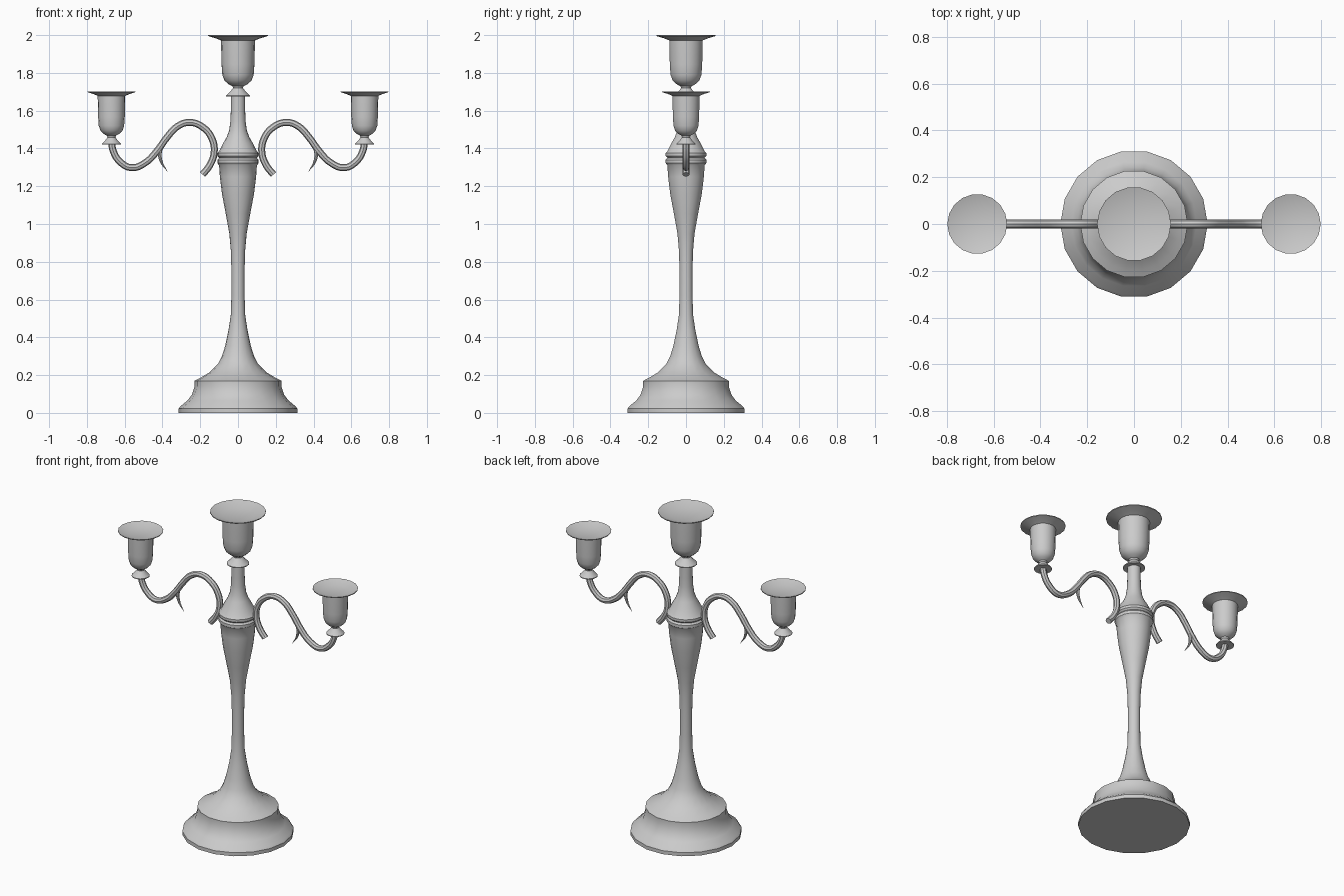
import bpy, bmesh, math

if "Cube" in bpy.data.objects:
    bpy.data.objects.remove(bpy.data.objects["Cube"])

SIDES = 18


def lathe(name, profile, loc=(0, 0, 0)):
    """Spin an (r, z) profile round the z axis; r = 0 ends are closed."""
    bm = bmesh.new()
    rings = []
    for r, z in profile:
        if r == 0:
            rings.append([bm.verts.new((0, 0, z))] * SIDES)
        else:
            rings.append([bm.verts.new((r * math.cos(2 * math.pi * i / SIDES),
                                        r * math.sin(2 * math.pi * i / SIDES), z))
                          for i in range(SIDES)])
    for a, b in zip(rings, rings[1:]):
        for i in range(SIDES):
            j = (i + 1) % SIDES
            bm.faces.new(list(dict.fromkeys((a[i], a[j], b[j], b[i]))))
    bmesh.ops.recalc_face_normals(bm, faces=bm.faces)
    mesh = bpy.data.meshes.new(name)
    bm.to_mesh(mesh)
    bm.free()
    ob = bpy.data.objects.new(name, mesh)
    ob.location = loc
    bpy.context.collection.objects.link(ob)
    smooth(ob)
    return ob


def smooth(ob):
    bpy.ops.object.select_all(action='DESELECT')
    ob.select_set(True)
    bpy.context.view_layer.objects.active = ob
    bpy.ops.object.shade_smooth_by_angle(angle=math.radians(35))


def tube(name, points, radius, taper=None):
    """Round rod along (x, z) points, with optional radius factors."""
    cu = bpy.data.curves.new(name, 'CURVE')
    cu.dimensions = '3D'
    cu.bevel_depth = radius
    cu.bevel_resolution = 2
    cu.resolution_u = 4
    cu.use_fill_caps = True
    sp = cu.splines.new('BEZIER')
    sp.bezier_points.add(len(points) - 1)
    for i, (p, (x, z)) in enumerate(zip(sp.bezier_points, points)):
        p.co = (x, 0, z)
        p.handle_left_type = p.handle_right_type = 'AUTO'
        p.radius = taper[i] if taper else 1
    ob = bpy.data.objects.new(name, cu)
    bpy.context.collection.objects.link(ob)
    bpy.ops.object.select_all(action='DESELECT')
    ob.select_set(True)
    bpy.context.view_layer.objects.active = ob
    bpy.ops.object.convert(target='MESH')
    smooth(bpy.context.object)


# Foot and stem
lathe("foot_and_stem", [
    (0, 0), (0.315, 0), (0.315, 0.022), (0.305, 0.035), (0.268, 0.065),
    (0.245, 0.095), (0.23, 0.14), (0.23, 0.17), (0.20, 0.185), (0.15, 0.215),
    (0.105, 0.26), (0.085, 0.30), (0.068, 0.355), (0.05, 0.44), (0.038, 0.52),
    (0.035, 0.62), (0.035, 0.76), (0.038, 0.86), (0.046, 0.95), (0.065, 1.055),
    (0.085, 1.16), (0.096, 1.25), (0.1, 1.31), (0.109, 1.322), (0.109, 1.34),
    (0.1, 1.35), (0.109, 1.36), (0.109, 1.375), (0.098, 1.388), (0.08, 1.425),
    (0.06, 1.46), (0.047, 1.495), (0.04, 1.545), (0.038, 1.6), (0.038, 1.69),
    (0, 1.69)])

# Candle cup, measured from the bottom of its drip collar
CUP = [(0, 0), (0.063, 0), (0.063, 0.005), (0.04, 0.027), (0.026, 0.045),
       (0.03, 0.055), (0.052, 0.066), (0.072, 0.085), (0.083, 0.115),
       (0.087, 0.17), (0.09, 0.297), (0.115, 0.307), (0.158, 0.32),
       (0.158, 0.325), (0.09, 0.305), (0, 0.305)]
lathe("centre_cup", CUP, (0, 0, 1.675))

ARM = [(.188, 1.262), (.15, 1.31), (.126, 1.38), (.137, 1.45), (.183, 1.51),
       (.255, 1.538), (.32, 1.517), (.375, 1.46), (.43, 1.385), (.49, 1.325),
       (.565, 1.298), (.63, 1.335), (.66, 1.385), (.67, 1.43)]
CURL = [(.393, 1.435), (.413, 1.39), (.408, 1.335), (.373, 1.277)]

# Side arms with curls and cups
for side, s in (("left", -1), ("right", 1)):
    tube(side + "_arm", [(s * x, z) for x, z in ARM], 0.0185)
    tube(side + "_curl", [(s * x, z) for x, z in CURL], 0.014, (1, 0.85, 0.55, 0.05))
    lathe(side + "_cup", [(r * 0.81, z * 0.87) for r, z in CUP], (s * 0.67, 0, 1.42))
